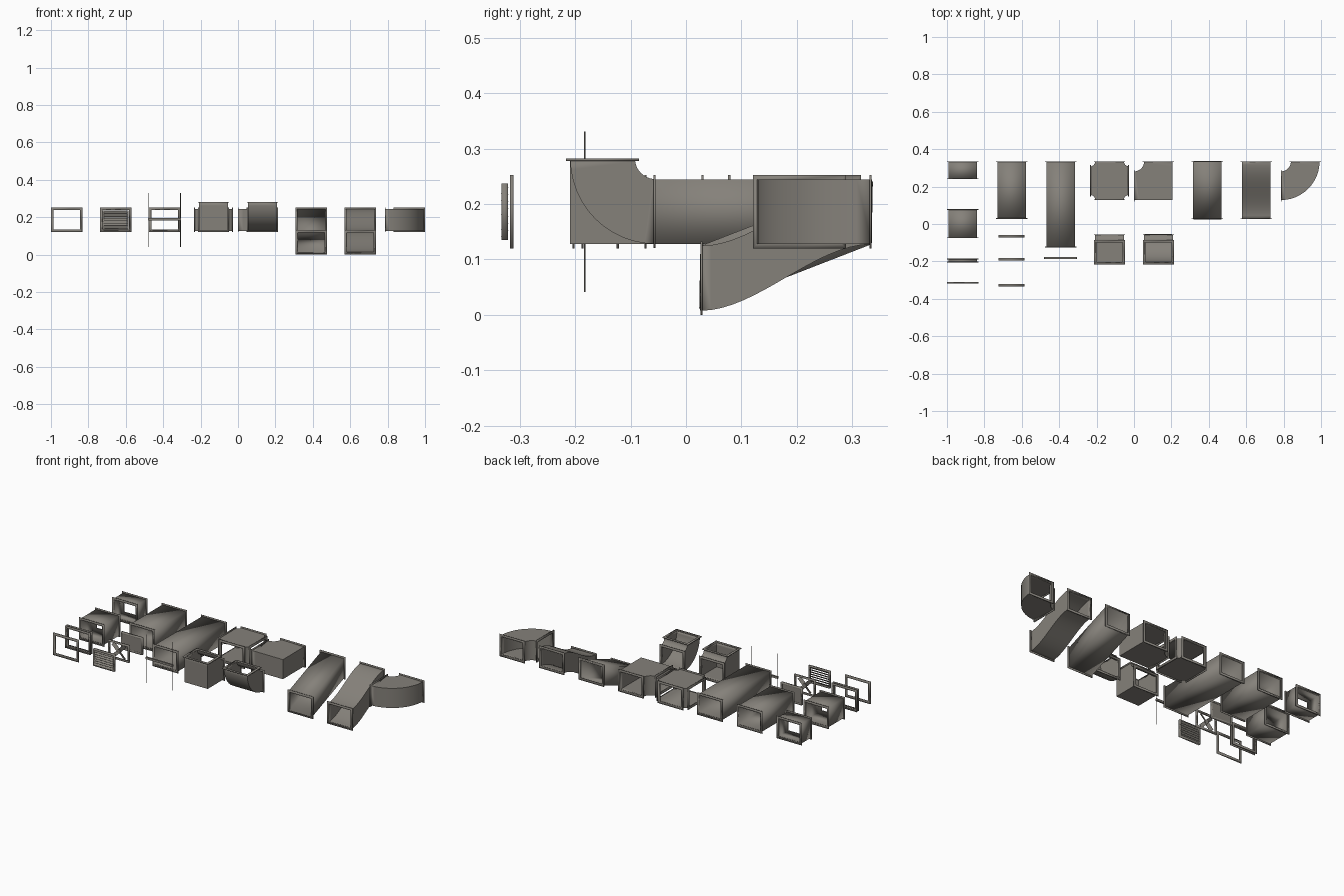
import bpy, bmesh, math
from mathutils import Vector, Matrix

if "Cube" in bpy.data.objects:
    bpy.data.objects.remove(bpy.data.objects["Cube"])

metal = bpy.data.materials.new("duct_metal")
metal.use_nodes = True
colour = (0.235, 0.22, 0.195, 1)
metal.diffuse_color = colour
metal.node_tree.nodes["Principled BSDF"].inputs["Base Color"].default_value = colour

HW, HH, LIP, MID = 0.0765, 0.0585, 0.0075, 0.186   # duct half sizes, flange lip, axis height
BACK, STEP = 0.335, 0.2617
COL = [(i - 3.5) * STEP for i in range(8)]
parts = []


def finish(name, bm, wall=0):
    bmesh.ops.recalc_face_normals(bm, faces=bm.faces)
    me = bpy.data.meshes.new(name)
    bm.to_mesh(me)
    bm.free()
    ob = bpy.data.objects.new(name, me)
    bpy.context.collection.objects.link(ob)
    me.materials.append(metal)
    if wall:
        mod = ob.modifiers.new("wall", "SOLIDIFY")
        mod.thickness, mod.offset, mod.use_even_offset = wall, -1, True
    parts.append(ob)
    return ob


def place(plane, p, e):
    return (e, p[0], p[1]) if plane == "yz" else (p[0], p[1], e)


def shell(name, plane, pairs, centre, half, wall):
    """Open rectangular tube through pairs of points drawn in one plane."""
    bm = bmesh.new()
    loops = []
    for p, q in pairs:
        corners = ((p, -half), (q, -half), (q, half), (p, half))
        loops.append([bm.verts.new(place(plane, c, centre + e)) for c, e in corners])
    for a, b in zip(loops, loops[1:]):
        for i in range(4):
            j = (i + 1) % 4
            bm.faces.new((a[i], a[j], b[j], b[i]))
    return finish(name, bm, wall)


def flange(name, plane, pair, inward, centre, half, depth=0.004):
    p, q = pair
    along = (q - p).normalized()
    across = Vector((-along.y, along.x))
    if across.dot(inward) < 0:
        across = -across
    p, q = p - along * LIP, q + along * LIP
    s = across * depth
    shell(name, plane, [(p, q), (p + s, q + s)], centre, half + LIP, 0.0135)


def duct(name, plane, pairs, centre, half):
    pairs = [(Vector(p), Vector(q)) for p, q in pairs]
    shell(name, plane, pairs, centre, half, 0.005)
    for end, a, b in (("start", pairs[0], pairs[1]), ("end", pairs[-1], pairs[-2])):
        flange(f"{name}_{end}_flange", plane, a, b[0] + b[1] - a[0] - a[1], centre, half)


def run(name, cx, y0, y1, drop=0, steps=1, ease=lambda t: t):
    """Duct along y, optionally dropping towards the front."""
    pairs = []
    for i in range(steps + 1):
        t = i / steps
        y, z = y0 + (y1 - y0) * t, MID - drop * (1 - ease(t))
        pairs.append(((y, z - HH), (y, z + HH)))
    duct(name, "yz", pairs, cx, HW)


def elbow(name, plane, corner, signs, inner, width, centre, half, square):
    """Quarter turn about a corner, with a round or square outside."""
    pairs, n = [], 12
    for i in range(n + 1):
        a = math.pi / 2 * i / n
        d = Vector((math.cos(a) * signs[0], math.sin(a) * signs[1]))
        r = inner + width
        if square:
            r /= max(abs(d.x), abs(d.y))
        c = Vector(corner)
        pairs.append((c + d * inner, c + d * r))
    duct(name, plane, pairs, centre, half)


def box(bm, size, loc, rot=Matrix()):
    m = Matrix.Translation(loc) @ rot @ Matrix.Diagonal((*size, 1))
    bmesh.ops.create_cube(bm, size=1, matrix=m)


# Straight ducts
run("short_duct", COL[0], 0.24, BACK)
run("half_duct", COL[0], -0.075, 0.08)
run("medium_duct", COL[1], 0.028, BACK)
run("long_duct", COL[2], -0.125, BACK)
run("double_collar", COL[0], -0.205, -0.185)

# Single collar
bottom, top = Vector((-0.318, MID - HH)), Vector((-0.318, MID + HH))
flange("single_collar", "yz", (bottom, top), Vector((1, 0)), COL[0], HW, 0.007)

# Offset ducts
run("slanted_duct", COL[5], 0.026, BACK, 0.12)
run("curved_offset_duct", COL[6], 0.026, BACK, 0.12, 16, lambda t: t * t * (3 - 2 * t))

# Sideways elbows
for name, cx, square in (("square_elbow", COL[4], True), ("round_elbow", COL[7], False)):
    elbow(name, "xy", (cx - STEP / 2, BACK), (1, -1), 0.054, 2 * HW, MID, HH, square)

# Upward elbows
for name, cx, square in (("square_riser", COL[3], True), ("round_riser", COL[4], False)):
    elbow(name, "yz", (-0.055, 0.282), (-1, -1), 0.037, 2 * HH, cx, HW, square)

# Four-way junction
A = 0.1035
hub = Vector((COL[3], BACK - A))
bm = bmesh.new()
floor, roof = [], []
for k in range(4):
    turn = Matrix.Rotation(k * math.pi / 2, 2)
    strip = []
    for i in range(7):
        a = math.pi * (1.5 - i / 12)
        p = hub + turn @ (Vector((A, A)) + (A - HW) * Vector((math.cos(a), math.sin(a))))
        strip.append((bm.verts.new((*p, MID - HH)), bm.verts.new((*p, MID + HH))))
    for (a, b), (c, d) in zip(strip, strip[1:]):
        bm.faces.new((a, c, d, b))
    floor += [s[0] for s in strip]
    roof += [s[1] for s in strip]
bm.faces.new(floor[::-1])
bm.faces.new(roof)
finish("cross_junction", bm, 0.005)
for k in range(4):
    turn = Matrix.Rotation(k * math.pi / 2, 2)
    ends = [hub + turn @ Vector((A, s * HW)) for s in (-1, 1)]
    flange(f"cross_flange_{k + 1}", "xy", ends, turn @ Vector((-1, 0)), MID, HH)

# Hanger: two threaded rods and a crossbar
bm = bmesh.new()
for s in (-1, 1):
    m = Matrix.Translation((COL[2] + s * 0.085, -0.183, MID))
    bmesh.ops.create_cone(bm, cap_ends=True, segments=8, radius1=0.0015,
                          radius2=0.0015, depth=0.29, matrix=m)
finish("hanger_rods", bm)
bm = bmesh.new()
box(bm, (0.176, 0.01, 0.012), (COL[2], -0.181, MID + 0.004))
finish("hanger_bar", bm)


# Vent frames
def vent_frame(name, y, depth):
    h = 0.051
    pairs = [(Vector((v, MID - h)), Vector((v, MID + h))) for v in (y, y + depth)]
    shell(name, "yz", pairs, COL[1], 0.07, 0.008)


vent_frame("louvre_frame", -0.333, 0.012)
vent_frame("fan_frame", -0.195, 0.012)
vent_frame("panel_frame", -0.072, 0.014)

# Louvre slats
bm = bmesh.new()
for i in range(7):
    box(bm, (0.126, 0.002, 0.017), (COL[1], -0.327, MID + (i - 3) * 0.013),
        Matrix.Rotation(math.radians(-45), 4, "X"))
finish("louvre_slats", bm)

# Fan with tilted blades
bm = bmesh.new()
for i in range(4):
    rot = Matrix.Rotation(math.pi * (i / 2 + 0.25), 4, "Y")
    tilt = Matrix.Rotation(math.radians(25), 4, "X")
    box(bm, (0.05, 0.002, 0.022), Vector((COL[1], -0.189, MID)) + rot @ Vector((0.029, 0, 0)),
        rot @ tilt)
m = Matrix.Translation((COL[1], -0.189, MID)) @ Matrix.Rotation(math.pi / 2, 4, "X")
bmesh.ops.create_cone(bm, cap_ends=True, segments=16, radius1=0.012, radius2=0.012,
                      depth=0.01, matrix=m)
finish("fan_blades", bm)

# Closed panel
bm = bmesh.new()
box(bm, (0.128, 0.004, 0.09), (COL[1], -0.065, MID))
finish("closed_panel", bm)

# Smooth curved walls, keep sharp corners
bpy.ops.object.select_all(action="DESELECT")
for ob in parts:
    ob.select_set(True)
bpy.context.view_layer.objects.active = parts[0]
bpy.ops.object.shade_smooth_by_angle(angle=math.radians(30))
